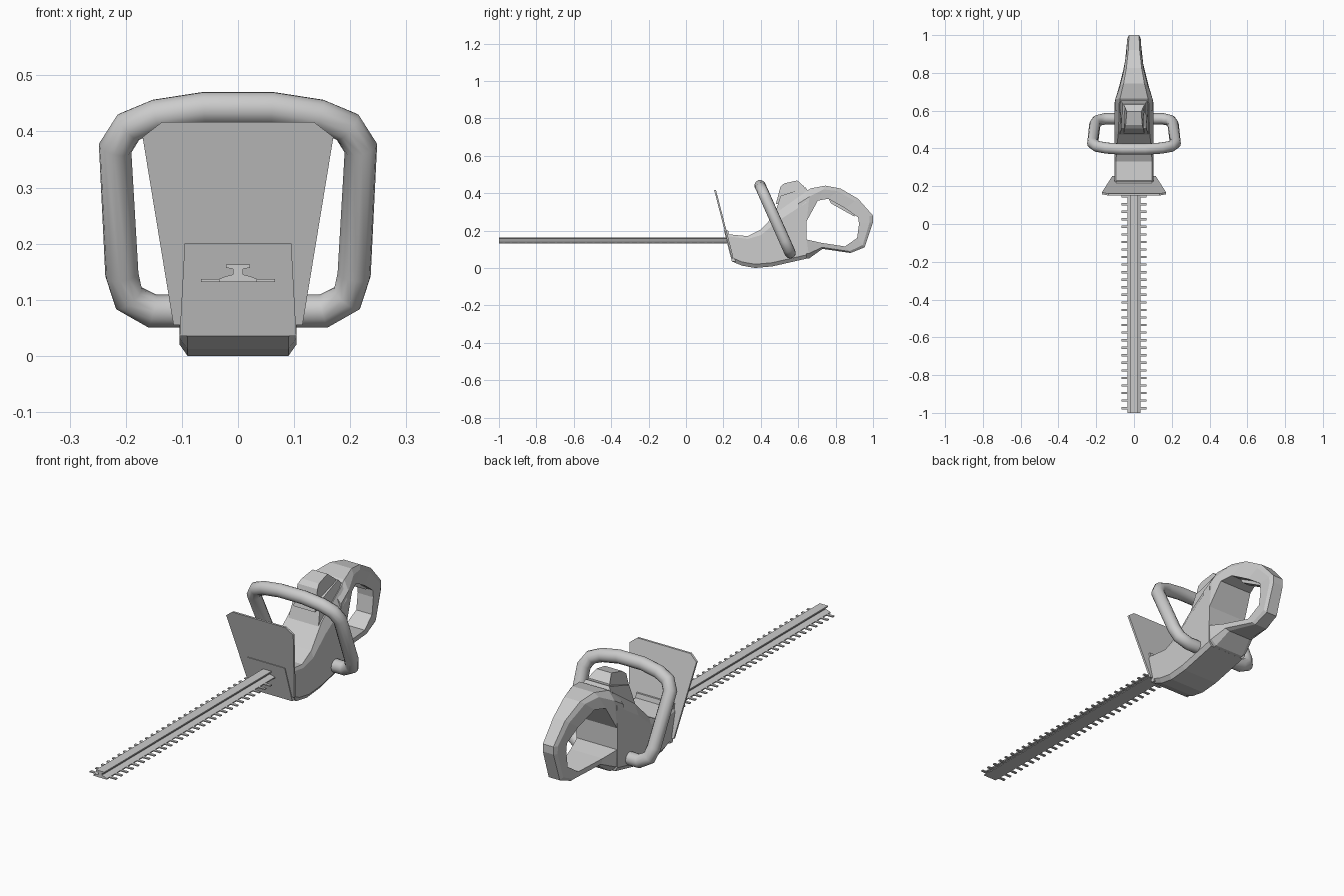
import bpy
import bmesh
from mathutils import Vector

if "Cube" in bpy.data.objects:
    bpy.data.objects.remove(bpy.data.objects["Cube"], do_unlink=True)

grey = bpy.data.materials.new("plain_grey")
grey.use_nodes = True
grey.diffuse_color = (0.6, 0.6, 0.6, 1)
grey.node_tree.nodes["Principled BSDF"].inputs["Base Color"].default_value = (0.6, 0.6, 0.6, 1)


def finish(bm, name):
    bmesh.ops.recalc_face_normals(bm, faces=bm.faces)
    mesh = bpy.data.meshes.new(name)
    bm.to_mesh(mesh)
    bm.free()
    mesh.materials.append(grey)
    obj = bpy.data.objects.new(name, mesh)
    bpy.context.collection.objects.link(obj)
    return obj


def loft(name, rings):
    """Skin closed rings of points and cap both ends."""
    bm = bmesh.new()
    rows = [[bm.verts.new(p) for p in ring] for ring in rings]
    n = len(rows[0])
    for a, b in zip(rows, rows[1:]):
        for i in range(n):
            j = (i + 1) % n
            bm.faces.new((a[i], a[j], b[j], b[i]))
    bm.faces.new(rows[0])
    bm.faces.new(rows[-1][::-1])
    return finish(bm, name)


def prism(name, points):
    """Side profile (y, z, half width) spanned across x."""
    return loft(name, [[(s * w, y, z) for y, z, w in points] for s in (-1, 1)])


def box(bm, x0, x1, y0, y1, z0, z1):
    verts = bmesh.ops.create_cube(bm, size=1)["verts"]
    lo, hi = Vector((x0, y0, z0)), Vector((x1, y1, z1))
    for v in verts:
        v.co = (lo + hi) / 2 + v.co * (hi - lo)


# Motor housing: bottom y, z, top y, z, top half width, shoulder drop
stations = [
    (0.245, 0.035, 0.225, 0.18, 0.095, 0.01),
    (0.30, 0.012, 0.33, 0.17, 0.095, 0.015),
    (0.37, 0.0, 0.40, 0.205, 0.092, 0.03),
    (0.46, 0.008, 0.49, 0.30, 0.082, 0.05),
    (0.645, 0.05, 0.645, 0.41, 0.078, 0.06),
]
rings = []
for yb, zb, yt, zt, wt, drop in stations:
    half = [(0.09, yb, zb), (0.104, yb, zb + 0.02),
            (0.102, yt, zt - drop), (wt, yt, zt)]
    rings.append(half + [(-x, y, z) for x, y, z in reversed(half)])
loft("motor_housing", rings)

# Front collar ahead of the shield
prism("front_collar", [(0.245, 0.035, 0.104), (0.203, 0.20, 0.095),
                       (0.225, 0.20, 0.095), (0.265, 0.035, 0.104)])

# Rear handle: outer y, z and inner y, z around the grip opening
grip = [
    (0.60, 0.375, 0.60, 0.25), (0.665, 0.425, 0.645, 0.25),
    (0.745, 0.44, 0.705, 0.36), (0.825, 0.425, 0.76, 0.37),
    (0.92, 0.37, 0.85, 0.32), (1.0, 0.28, 0.92, 0.27),
    (1.0, 0.245, 0.925, 0.235), (0.955, 0.11, 0.915, 0.16),
    (0.88, 0.08, 0.85, 0.115), (0.73, 0.102, 0.72, 0.135),
    (0.66, 0.052, 0.645, 0.152), (0.60, 0.045, 0.60, 0.16),
]
taper = [(0.0, 0.102), (0.655, 0.102), (0.76, 0.068), (0.88, 0.042), (1.01, 0.035)]


def grip_width(y):
    for (a, wa), (b, wb) in zip(taper, taper[1:]):
        if y <= b:
            return wa + (wb - wa) * (y - a) / (b - a)
    return taper[-1][1]


rings = []
for yo, zo, yi, zi in grip:
    outer, inner = Vector((0, yo, zo)), Vector((0, yi, zi))
    edge = outer.lerp(inner, 0.25)
    w, wi = grip_width(yo), grip_width(yi)
    half = [(0.75 * w, *outer.yz), (w, *edge.yz), (wi, *inner.yz)]
    rings.append(half + [(-x, y, z) for x, y, z in reversed(half)])
loft("rear_handle", rings)

# Trigger under the grip
prism("trigger", [(0.76, 0.375, 0.02), (0.775, 0.345, 0.02),
                  (0.90, 0.275, 0.02), (0.91, 0.29, 0.02)])

# Raised cover with cap on top of the housing
prism("top_cover", [(0.47, 0.27, 0.078), (0.505, 0.385, 0.065),
                    (0.64, 0.43, 0.06), (0.66, 0.40, 0.078), (0.64, 0.30, 0.08)])
prism("cover_cap", [(0.48, 0.34, 0.055), (0.505, 0.435, 0.05), (0.525, 0.452, 0.044),
                    (0.595, 0.468, 0.038), (0.632, 0.435, 0.055), (0.64, 0.38, 0.055)])

# Slanted hand shield
outline = [(0.115, 0.055), (0.17, 0.39), (0.135, 0.417)]
outline += [(-x, z) for x, z in reversed(outline)]
loft("hand_shield", [[(x, 0.262 - 0.258 * z + off, z) for x, z in outline]
                     for off in (-0.004, 0.006)])

# Front loop handle, slanted backwards to the housing sides
half = [(0.06, 0.441), (0.145, 0.428), (0.195, 0.408), (0.219, 0.37),
        (0.207, 0.145), (0.195, 0.103), (0.153, 0.08), (0.08, 0.08)]
path = [(-x, z) for x, z in reversed(half)] + half
curve = bpy.data.curves.new("loop_path", "CURVE")
curve.dimensions = "3D"
curve.bevel_depth = 0.03
curve.bevel_resolution = 4
curve.use_fill_caps = True
spline = curve.splines.new("POLY")
spline.points.add(len(path) - 1)
for point, (x, z) in zip(spline.points, path):
    point.co = (x, 0.557 - (z - 0.08) * 0.446, z, 1)
helper = bpy.data.objects.new("loop_path", curve)
bpy.context.collection.objects.link(helper)
bpy.context.view_layer.update()
mesh = bpy.data.meshes.new_from_object(helper.evaluated_get(bpy.context.evaluated_depsgraph_get()))
bpy.data.objects.remove(helper, do_unlink=True)
mesh.materials.clear()
mesh.materials.append(grey)
loop = bpy.data.objects.new("front_loop_handle", mesh)
bpy.context.collection.objects.link(loop)
bpy.ops.object.select_all(action="DESELECT")
loop.select_set(True)
bpy.context.view_layer.objects.active = loop
bpy.ops.object.shade_smooth_by_angle(angle=0.9)

# Guide bar with a flanged cross-section
half = [(0.034, 0.132), (0.034, 0.137), (0.021, 0.142), (0.009, 0.145),
        (0.009, 0.155), (0.021, 0.157), (0.021, 0.163)]
section = half + [(-x, z) for x, z in reversed(half)]
loft("guide_bar", [[(x, y, z) for x, z in section] for y in (-1.0, 0.26)])

# Cutting teeth along both edges
bm = bmesh.new()
for i in range(29):
    y = -0.975 + i * 0.04
    for side in (-1, 1):
        box(bm, side * 0.025, side * 0.066, y - 0.006, y + 0.006, 0.132, 0.137)
finish(bm, "cutting_teeth")
